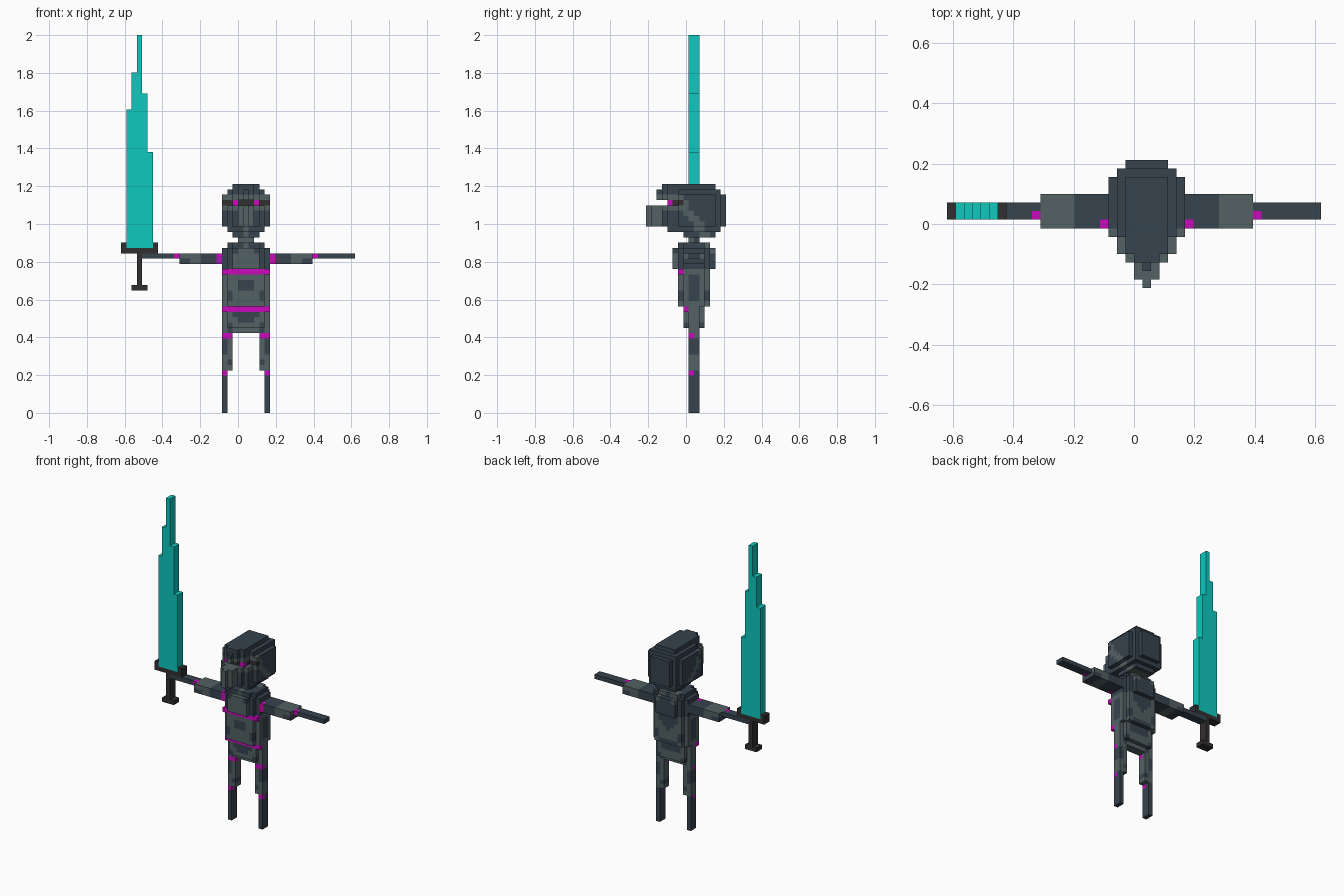
import bpy, bmesh

cube = bpy.data.objects.get("Cube")
if cube:
    bpy.data.objects.remove(cube, do_unlink=True)

V = 2 / 71                      # size of one block
OX, OY = -22 * V, -7.5 * V      # grid origin
MID = 23                        # centre column of the body


def material(name, rgb):
    lin = [(c / 255 / 12.92) if c < 10 else ((c / 255 + 0.055) / 1.055) ** 2.4 for c in rgb]
    m = bpy.data.materials.new(name)
    m.use_nodes = True
    m.diffuse_color = (*lin, 1)
    m.node_tree.nodes["Principled BSDF"].inputs["Base Color"].default_value = (*lin, 1)
    return m


SLATE, GREEN, PINK, BLACK, TEAL = range(5)
MATS = [material("dark slate", (54, 67, 78)), material("grey green", (82, 97, 98)),
        material("magenta", (200, 10, 188)), material("charcoal", (50, 47, 48)),
        material("teal", (14, 200, 190))]

# Outward sides of a block: direction and its four corners
SIDES = [((1, 0, 0), ((1, 0, 0), (1, 1, 0), (1, 1, 1), (1, 0, 1))),
         ((-1, 0, 0), ((0, 0, 0), (0, 0, 1), (0, 1, 1), (0, 1, 0))),
         ((0, 1, 0), ((0, 1, 0), (0, 1, 1), (1, 1, 1), (1, 1, 0))),
         ((0, -1, 0), ((0, 0, 0), (1, 0, 0), (1, 0, 1), (0, 0, 1))),
         ((0, 0, 1), ((0, 0, 1), (1, 0, 1), (1, 1, 1), (0, 1, 1))),
         ((0, 0, -1), ((0, 0, 0), (0, 1, 0), (1, 1, 0), (1, 0, 0)))]


def box(x0, x1, y0, y1, z0, z1):
    return {(x, y, z) for x in range(x0, x1) for y in range(y0, y1) for z in range(z0, z1)}


def build(name, cells, colour):
    """Skin a set of blocks; colour is a rule on block position."""
    bm = bmesh.new()
    verts = {}
    for c in sorted(cells):
        for d, corners in SIDES:
            if tuple(a + b for a, b in zip(c, d)) in cells:
                continue
            loop = []
            for k in corners:
                p = tuple(a + b for a, b in zip(c, k))
                if p not in verts:
                    verts[p] = bm.verts.new((OX + p[0] * V, OY + p[1] * V, p[2] * V))
                loop.append(verts[p])
            bm.faces.new(loop).material_index = colour(*c)
    me = bpy.data.meshes.new(name)
    bm.to_mesh(me)
    bm.free()
    for m in MATS:
        me.materials.append(m)
    ob = bpy.data.objects.new(name, me)
    bpy.context.collection.objects.link(ob)


def mirror(cells):
    return {(2 * MID - x, y, z) for x, y, z in cells}


# Sword: stepped blade, guard with raised ends, grip and pommel
blade = set()
for x, top in enumerate((57, 64, 71, 60, 49), start=1):
    blade |= box(x, x + 1, 8, 10, 31, top)
build("sword_blade", blade, lambda x, y, z: TEAL)
guard = box(0, 7, 8, 10, 30, 31) | box(0, 1, 8, 10, 31, 32) | box(6, 7, 8, 10, 31, 32)
build("sword_guard", guard, lambda x, y, z: BLACK)
build("sword_grip", box(3, 4, 8, 10, 24, 30) | box(2, 5, 8, 10, 23, 24), lambda x, y, z: BLACK)


# Legs: thin shins, wider thighs, magenta joint bands in front
def leg_colour(x, y, z):
    if y == 8 and (z == 14 or z == 7):
        return PINK
    outer = x in (19, 27)
    if z < 8 or (11 <= z < 14 and outer):
        return SLATE
    return SLATE if z == 9 and not outer else GREEN


leg = box(19, 20, 8, 10, 0, 8) | box(19, 21, 8, 10, 8, 15)
build("right_leg", leg, leg_colour)
build("left_leg", mirror(leg), leg_colour)


# Arms: thick upper arm, thin forearm, magenta shoulder and wrist
def arm_colour(x, y, z):
    d = abs(x - MID)
    if (d == 5 and y == 7) or (d == 13 and y == 8):
        return PINK
    if d > 12 or d <= 8:
        return SLATE
    return SLATE if z == 28 and d >= 11 else GREEN


upper = box(11, 19, 7, 11, 28, 30)
build("right_arm", upper | box(4, 11, 8, 10, 29, 30), arm_colour)
build("left_arm", mirror(upper | box(3, 11, 8, 10, 29, 30)), arm_colour)

# Torso: (bottom, top, {depth row: half width})
SECTIONS = [
    (15, 16, {8: 4, 9: 4}),
    (16, 19, {7: 3, 8: 4, 9: 4, 10: 3}),
    (19, 20, {7: 4, 8: 4, 9: 4, 10: 3}),
    (20, 26, {6: 3, 7: 4, 8: 4, 9: 4, 10: 4, 11: 3}),
    (26, 27, {6: 4, 7: 4, 8: 4, 9: 4, 10: 4, 11: 3}),
    (27, 31, {5: 2, 6: 3, 7: 4, 8: 4, 9: 4, 10: 4, 11: 3, 12: 2}),
    (31, 32, {6: 2, 7: 3, 8: 3, 9: 3, 10: 3, 11: 2}),
]
torso = set()
for z0, z1, rows in SECTIONS:
    for y, h in rows.items():
        torso |= box(MID - h, MID + h + 1, y, y + 1, z0, z1)


def torso_colour(x, y, z):
    d = abs(x - MID)
    if (z == 26 and y == 6) or (z == 19 and y == 7):
        return PINK
    if y >= 10 and d <= 2:                       # dark ovals on the back
        oval = (d / 2.3) ** 2 + ((z - 27) / 4.2) ** 2 < 1
        return SLATE if oval or (d / 2.6) ** 2 + ((z - 19) / 1.8) ** 2 < 1 else GREEN
    if z >= 27:                                  # green dome on the chest
        return GREEN if y < 8 and d <= 2 and d + (z - 27) <= 4 else SLATE
    if d == 4:                                   # dark flanks
        return SLATE if 21 <= z <= 25 and 8 <= y <= 9 else GREEN
    spot = d <= 1 and z in (23, 24) and d + abs(z - 23.5) < 1.6
    belly = d <= 2 and z in (17, 18) and d + (18 - z) <= 2
    hips = d == 3 and z in (15, 16, 21, 22)
    return SLATE if spot or belly or hips else GREEN


build("torso", torso, torso_colour)
build("neck", box(22, 25, 8, 10, 32, 33), lambda x, y, z: GREEN if y == 8 else SLATE)

# Head: half width by depth and by height, with a depth range for each level
PLAN = [0, 1, 1, 2, 3, 3, 4, 4, 4, 4, 4, 4, 4, 3, 2]
LEVELS = {33: (2, 7, 13), 34: (3, 4, 14), 35: (4, 0, 15), 36: (4, 0, 15), 37: (4, 0, 15),
          38: (4, 0, 15), 39: (4, 4, 15), 40: (4, 2, 15), 41: (3, 2, 14), 42: (2, 3, 13)}
head = set()
for z, (width, y0, y1) in LEVELS.items():
    for y in range(y0, y1):
        h = PLAN[y] - (1 if z >= 39 and y < 6 else 0)
        h = min(width, h)
        head |= box(MID - h, MID + h + 1, y, y + 1, z, z + 1)


def head_colour(x, y, z):
    d = abs(x - MID)
    if z >= 41:
        return SLATE
    if z == 40:                                  # brow
        return GREEN if y <= 6 else SLATE
    if z == 39:                                  # eye slot
        if y <= 6:
            return PINK if d == 2 and y <= 4 else BLACK
        return GREEN if y == 7 else SLATE
    if y <= 2 or (z == 38 and y < 8) or (d == 0 and y < 8):
        return GREEN                             # snout and muzzle ridge
    edge = 6 + (38 - z) * 0.7                    # band sweeping back to the jaw
    return GREEN if edge <= y < edge + 2 else SLATE


build("head", head, head_colour)
